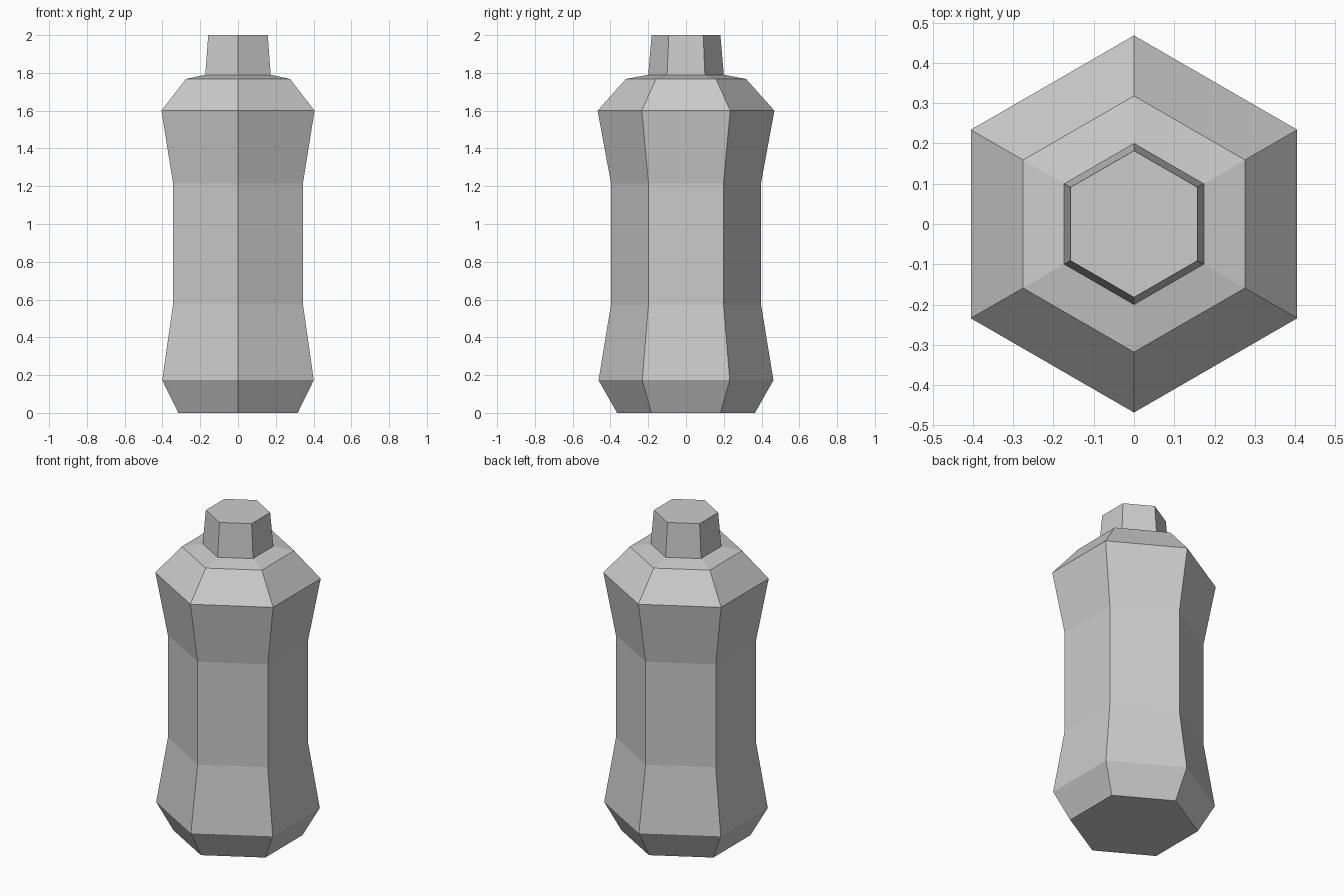
import bpy, bmesh, math

if "Cube" in bpy.data.objects:
    bpy.data.objects.remove(bpy.data.objects["Cube"])

SIDES = 6


def lathe(name, profile):
    """Closed six-sided solid from (corner radius, height) pairs, with a corner on the y axis."""
    bm = bmesh.new()
    rings = []
    for r, z in profile:
        angles = [math.pi / 2 + 2 * math.pi * i / SIDES for i in range(SIDES)]
        rings.append([bm.verts.new((r * math.cos(a), r * math.sin(a), z)) for a in angles])
    for low, high in zip(rings, rings[1:]):
        for i in range(SIDES):
            j = (i + 1) % SIDES
            bm.faces.new((low[i], low[j], high[j], high[i]))
    bm.faces.new(rings[0][::-1])
    bm.faces.new(rings[-1])
    bmesh.ops.recalc_face_normals(bm, faces=bm.faces)
    mesh = bpy.data.meshes.new(name)
    bm.to_mesh(mesh)
    bm.free()
    obj = bpy.data.objects.new(name, mesh)
    bpy.context.collection.objects.link(obj)
    return obj


# Waisted body, sloped shoulder and tapered neck in one continuous shell
lathe("bottle", [
    (0.365, 0.0), (0.463, 0.173),      # foot
    (0.397, 0.575), (0.397, 1.215),    # waist
    (0.468, 1.60), (0.318, 1.768),     # shoulder
    (0.200, 1.79), (0.182, 2.0),       # neck
])
